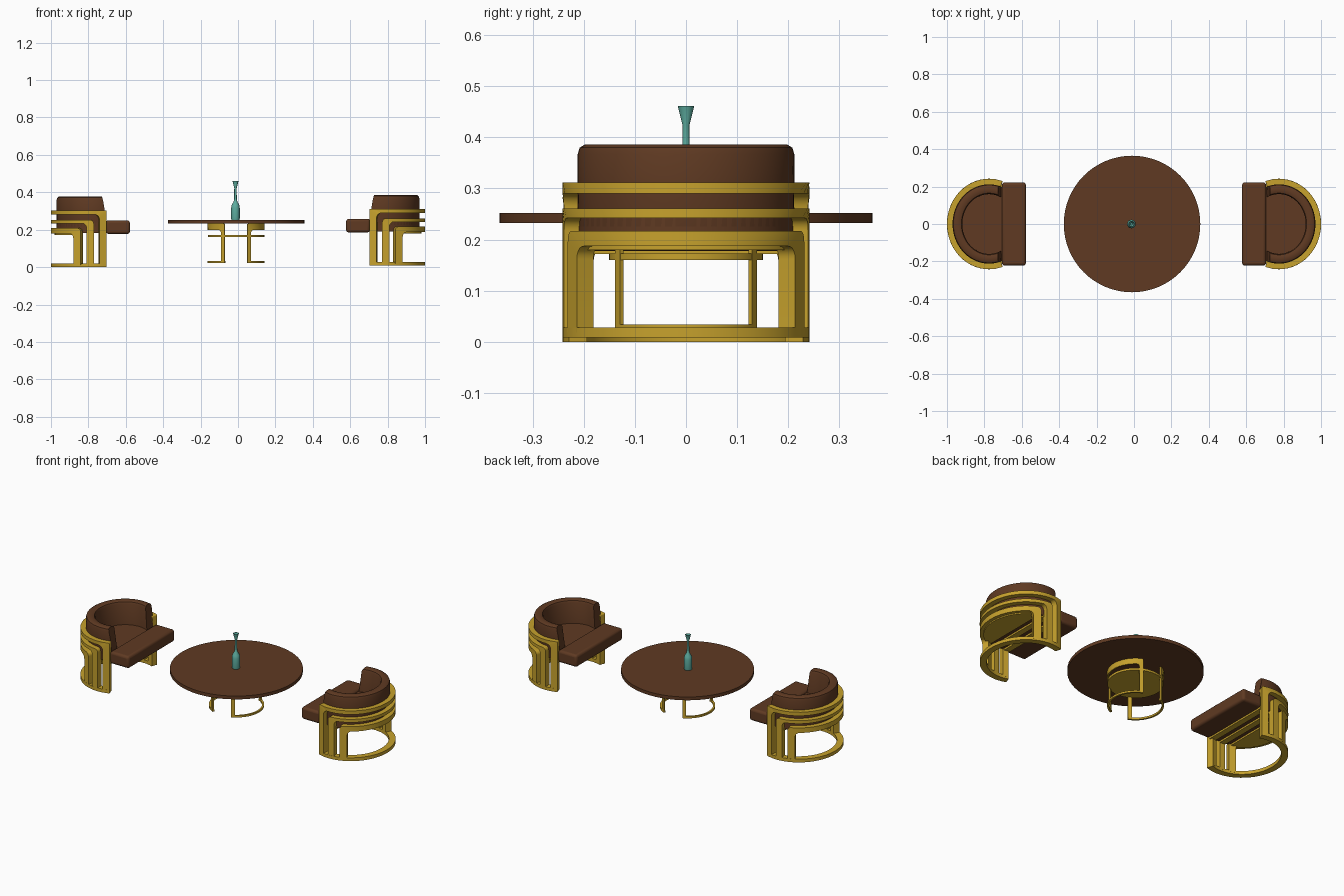
import bpy, bmesh, math
from math import sin, cos, pi, radians, acos

if "Cube" in bpy.data.objects:
    bpy.data.objects.remove(bpy.data.objects["Cube"])


def material(name, rgb):
    m = bpy.data.materials.new(name)
    m.diffuse_color = (*rgb, 1)
    m.use_nodes = True
    m.node_tree.nodes["Principled BSDF"].inputs["Base Color"].default_value = m.diffuse_color
    return m


BROWN = material("brown leather", (0.115, 0.042, 0.016))
GOLD = material("brushed gold", (0.57, 0.36, 0.026))
TEAL = material("teal glass", (0.11, 0.42, 0.35))


def finish(bm, name, mat, bevel=0, angle=30):
    bmesh.ops.recalc_face_normals(bm, faces=bm.faces)
    me = bpy.data.meshes.new(name)
    bm.to_mesh(me)
    bm.free()
    me.materials.append(mat)
    ob = bpy.data.objects.new(name, me)
    bpy.context.collection.objects.link(ob)
    bpy.ops.object.select_all(action='DESELECT')
    bpy.context.view_layer.objects.active = ob
    ob.select_set(True)
    if bevel:
        b = ob.modifiers.new("soft edges", 'BEVEL')
        b.width, b.segments, b.limit_method = bevel, 3, 'ANGLE'
        b.angle_limit = radians(40)
    bpy.ops.object.shade_smooth_by_angle(angle=radians(angle))
    return ob


def loft(rings, name, mat, **kw):
    """Skin a list of equal-length closed cross-sections and cap the ends."""
    bm = bmesh.new()
    vs = [[bm.verts.new(p) for p in r] for r in rings]
    n = len(vs[0])
    for a, b in zip(vs, vs[1:]):
        for i in range(n):
            bm.faces.new((a[i], a[(i + 1) % n], b[(i + 1) % n], b[i]))
    bm.faces.new(vs[0])
    bm.faces.new(vs[-1])
    return finish(bm, name, mat, **kw)


def box(name, mat, center, size, bevel=0):
    bm = bmesh.new()
    bmesh.ops.create_cube(bm, size=1)
    for v in bm.verts:
        v.co = [c + p * s for c, p, s in zip(center, v.co, size)]
    return finish(bm, name, mat, bevel=bevel)


def place(cx, side, rx, ry, t, z, off):
    """Point on an ellipse; t = 0 is the back of the arc."""
    return (side * (cx + (rx - off) * cos(t)), side * (ry - off) * sin(t), z)


def edge_path(t_end, ztop, r, z0, ry, steps=28):
    """One edge of a bent strip: post, rounded corner, rail, corner, post."""
    dt = r / ry
    half = [(t_end, z0)]
    for i in range(7):
        a = i / 6 * pi / 2
        half.append((t_end - dt * (1 - cos(a)), ztop - r + r * sin(a)))
    k = t_end - dt
    rail = [(k - 2 * k * i / steps, ztop) for i in range(1, steps)]
    return half + rail + [(-t, z) for t, z in reversed(half)]


def bent_strip(name, cx, side, rx, ry, thick, outer, inner, z0):
    rings = []
    for (t1, z1), (t2, z2) in zip(edge_path(*outer, z0, ry), edge_path(*inner, z0, ry)):
        rings.append([place(cx, side, rx, ry, t1, z1, 0), place(cx, side, rx, ry, t2, z2, 0),
                      place(cx, side, rx, ry, t2, z2, thick), place(cx, side, rx, ry, t1, z1, thick)])
    return loft(rings, name, GOLD)


def arc_ring(name, cx, side, rx, ry, thick, t_end, z0, z1, n=40):
    rings = []
    for i in range(n + 1):
        t = t_end - 2 * t_end * i / n
        rings.append([place(cx, side, rx, ry, t, z, o)
                      for z, o in ((z0, 0), (z1, 0), (z1, thick), (z0, thick))])
    return loft(rings, name, GOLD)


def cut_disc(name, cx, side, rx, ry, xcut, z0, z1, mat):
    """Round slab with a straight front edge at xcut."""
    te = acos((xcut - cx) / rx)
    rings = [[place(cx, side, rx, ry, te - 2 * te * i / 40, z, 0) for i in range(41)] for z in (z0, z1)]
    return loft(rings, name, mat)


def chair(side, z, label):
    cx, rx, ry = 0.775, 0.225, 0.242
    # three nested bent bars: outer/inner end angle, rail top/bottom, corner radii
    bars = ((109, 99, .304, .282, .008, .03), (91, 81, .253, .234, .022, .025), (73, 62, .209, .179, .022, .025))
    for i, (to, ti, zo, zi, ro, ri) in enumerate(bars):
        bent_strip(f"{label}_frame_bar_{i + 1}", cx, side, rx, ry, .037,
                   (radians(to), zo + z, ro), (radians(ti), zi + z, ri), z + .01)
    arc_ring(f"{label}_floor_ring", cx, side, rx, ry, .037, radians(109), z, z + .02)

    # gold slats and rear plate under the seat
    for i, (x, w) in enumerate(((.722, .036), (.79, .036))):
        box(f"{label}_seat_slat_{i + 1}", GOLD, (side * x, 0, z + .181), (w, .42, .018))
    cut_disc(f"{label}_seat_plate", cx, side, rx - .02, ry - .02, .838, z + .172, z + .19, GOLD)
    cut_disc(f"{label}_seat_inner", cx, side, rx - .03, ry - .03, .70, z + .182, z + .238, BROWN)

    # wrapped back cushion: (inset from frame, height, front cut)
    sec = ((.045, .195, .706), (.034, .203, .706), (.030, .218, .706), (.030, .306, .713), (.030, .359, .722),
           (.034, .372, .726), (.044, .378, .728), (.066, .378, .728), (.077, .374, .727),
           (.082, .363, .724), (.082, .195, .706))
    ends = [acos((c - cx) / (rx - o)) for o, _, c in sec]
    rings = []
    for i in range(41):
        f = 1 - 2 * i / 40
        rings.append([place(cx, side, rx, ry, e * f, h + z, o) for (o, h, _), e in zip(sec, ends)])
    loft(rings, f"{label}_back_cushion", BROWN, angle=40)

    # front seat cushion
    box(f"{label}_front_cushion", BROWN, (side * .642, 0, z + .214), (.128, .444, .073), .014)


chair(1, .008, "right_chair")
chair(-1, 0, "left_chair")


def lathe(name, profile, x, mat, n, **kw):
    rings = [[(x + r * cos(2 * pi * i / n), r * sin(2 * pi * i / n), z) for i in range(n)] for r, z in profile]
    return loft(rings, name, mat, **kw)


# table top and shelf disc
TX = -.0105
lathe("table_top", [(.365, .232), (.365, .252)], TX, BROWN, 64)
lathe("table_shelf", [(.151, .16), (.151, .173)], TX, GOLD, 48)

# two half-round table base frames
for side, label in ((1, "right"), (-1, "left")):
    te, ti = radians(66), radians(58)
    base = [bent_strip(f"table_{label}_arch", 0, side, .152, .152, .008,
                       (te, .232, .006), (ti, .198, .015), .024),
            arc_ring(f"table_{label}_foot", 0, side, .152, .152, .011, te, .023, .034)]
    for ob in base:
        ob.location.x = TX

# vase with flared lip and hollow mouth
lathe("vase", [(.021, .252), (.023, .260), (.023, .316), (.020, .333), (.010, .350), (.007, .363), (.0065, .423),
               (.016, .461), (.014, .461), (.005, .43)], -.0135, TEAL, 20)
